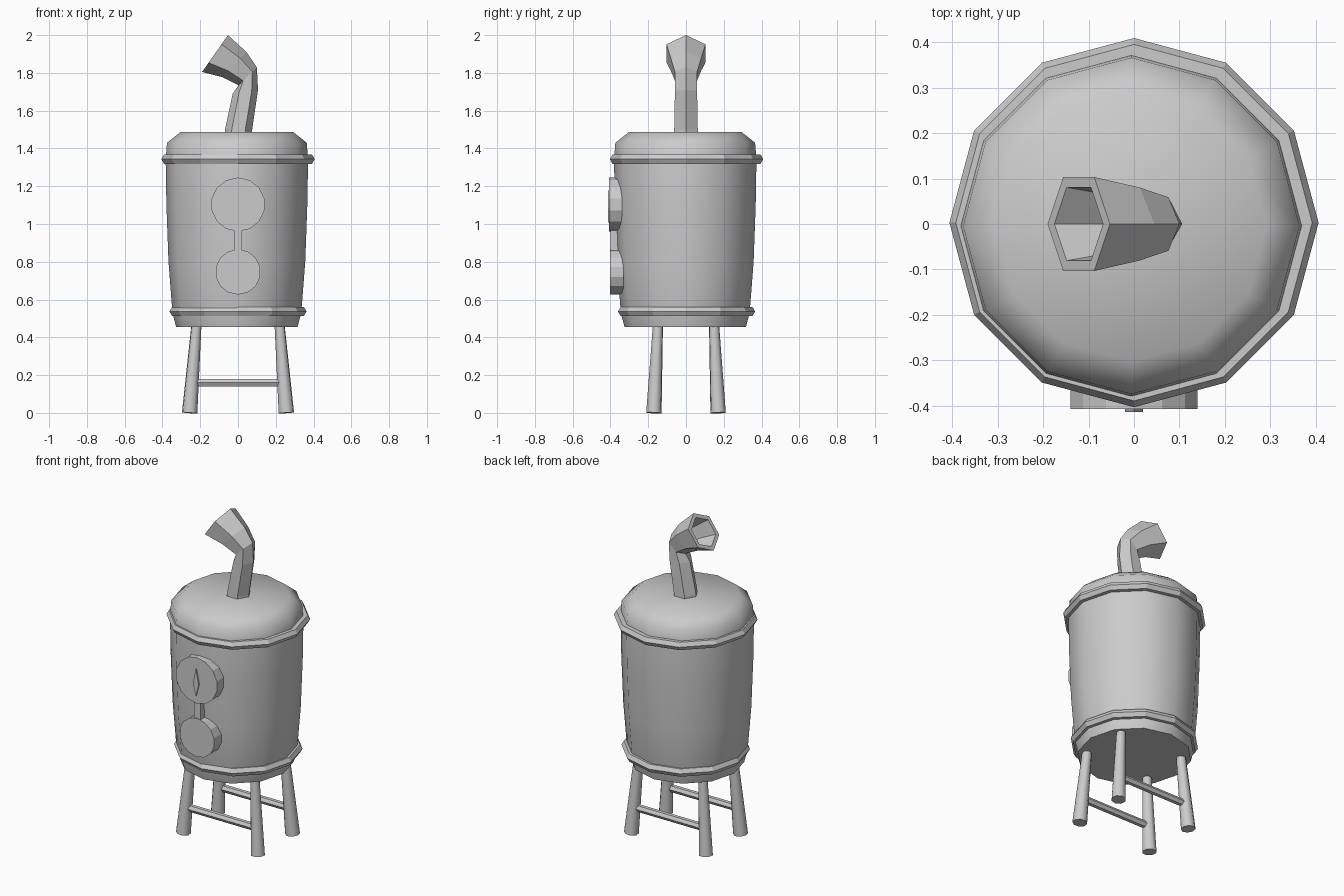
import bpy, bmesh
from math import pi, sin, cos, radians
from mathutils import Vector

cube = bpy.data.objects.get("Cube")
if cube:
    bpy.data.objects.remove(cube)

grey = bpy.data.materials.new("plain_grey")
grey.use_nodes = True
colour = (0.6, 0.6, 0.6, 1)
grey.diffuse_color = colour
grey.node_tree.nodes["Principled BSDF"].inputs["Base Color"].default_value = colour


def finish(name, bm, smooth=None):
    """Turn a bmesh into an object, optionally smooth below an angle."""
    bmesh.ops.recalc_face_normals(bm, faces=bm.faces)
    mesh = bpy.data.meshes.new(name)
    bm.to_mesh(mesh)
    bm.free()
    mesh.materials.append(grey)
    obj = bpy.data.objects.new(name, mesh)
    bpy.context.collection.objects.link(obj)
    if smooth:
        bpy.ops.object.select_all(action='DESELECT')
        obj.select_set(True)
        bpy.context.view_layer.objects.active = obj
        bpy.ops.object.shade_smooth_by_angle(angle=radians(smooth))
    return obj


def skin(bm, rings, closed=False):
    """Bridge equal rings of points, capping the ends unless closed."""
    loops = [[bm.verts.new(p) for p in ring] for ring in rings]
    n = len(loops[0])
    pairs = list(zip(loops, loops[1:])) + ([(loops[-1], loops[0])] if closed else [])
    for a, b in pairs:
        for i in range(n):
            j = (i + 1) % n
            bm.faces.new((a[i], a[j], b[j], b[i]))
    if not closed:
        bm.faces.new(loops[0])
        bm.faces.new(loops[-1])


def lathe(name, profile, centre=(0, 0), sides=12, closed=False, smooth=None):
    bm = bmesh.new()
    skin(bm, [[(centre[0] + r * cos(2 * pi * i / sides),
                centre[1] + r * sin(2 * pi * i / sides), z) for i in range(sides)]
              for r, z in profile], closed)
    return finish(name, bm, smooth)


def rod(name, start, end, r0, r1, sides, smooth=None):
    start, end = Vector(start), Vector(end)
    turn = (end - start).to_track_quat('Z', 'Y')
    bm = bmesh.new()
    skin(bm, [[c + turn @ Vector((r * cos(2 * pi * i / sides), r * sin(2 * pi * i / sides), 0))
               for i in range(sides)] for c, r in ((start, r0), (end, r1))])
    return finish(name, bm, smooth)


def plate(name, outline, front, back):
    """Extrude an x-z outline along y."""
    bm = bmesh.new()
    skin(bm, [[(x, y, z) for x, z in outline] for y in (front, back)])
    return finish(name, bm)


# Tank with domed lid and rounded base
lathe("tank", [(0.322, 0.456), (0.341, 0.53), (0.362, 0.8), (0.373, 1.1), (0.377, 1.34),
               (0.37, 1.43), (0.298, 1.487)], centre=(-0.006, -0.004), smooth=75)

# Hoops around the tank
for name, radius, z in (("top_hoop", 0.406, 1.343), ("bottom_hoop", 0.363, 0.537)):
    section = [(radius - 0.028 + 0.028 * cos(a * pi / 3), z + 0.028 * sin(a * pi / 3))
               for a in range(6)]
    lathe(name, section, centre=(0, 0.003), closed=True)

# Splayed legs
for sx, side in ((1, "left"), (-1, "right")):
    for sy, end in ((-1, "front"), (1, "back")):
        rod(f"{end}_{side}_leg", (sx * 0.256, sy * 0.17, 0), (sx * 0.219, sy * 0.148, 0.48),
            0.042, 0.027, 8, smooth=50)

# Rungs joining the legs
for sy, end in ((-1, "front"), (1, "back")):
    rod(f"{end}_rung", (-0.235, sy * 0.162, 0.16), (0.235, sy * 0.162, 0.16), 0.022, 0.022, 6)


# Gauges on the front
def disc(radius, z, sides):
    return [(radius * sin(2 * pi * i / sides), z + radius * cos(2 * pi * i / sides))
            for i in range(sides)]


plate("large_gauge", disc(0.143, 1.103, 14), -0.407, -0.34)
plate("small_gauge", disc(0.12, 0.746, 14), -0.403, -0.33)
plate("gauge_link", [(-0.022, 0.85), (0.022, 0.85), (0.022, 0.98), (-0.022, 0.98)], -0.4, -0.33)
plate("needle", [(0, 1.007), (0.02, 1.085), (0, 1.177), (-0.02, 1.085)], -0.414, -0.4)


# Bent hexagonal chimney: each ring is set by its inner and outer corners
def hexagon(inner, outer, scale=1):
    a, b = Vector((inner[0], 0, inner[1])), Vector((outer[0], 0, outer[1]))
    mid, half = (a + b) / 2, (b - a) / 2 * scale
    across = Vector((0, half.length, 0))
    return [mid + half * cos(i * pi / 3) + across * sin(i * pi / 3) for i in range(6)]


bends = [((-0.073, 1.44), (0.073, 1.44)),
         ((-0.069, 1.5), (0.075, 1.5)),
         ((-0.028, 1.69), (0.106, 1.71)),
         ((0.003, 1.735), (0.1, 1.83)),
         ((-0.085, 1.778), (0.045, 1.91)),
         ((-0.19, 1.805), (-0.053, 2.0))]
bm = bmesh.new()
skin(bm, [hexagon(*b) for b in bends] + [hexagon(*b, scale=0.78) for b in bends[:2:-1]])
finish("chimney", bm)
